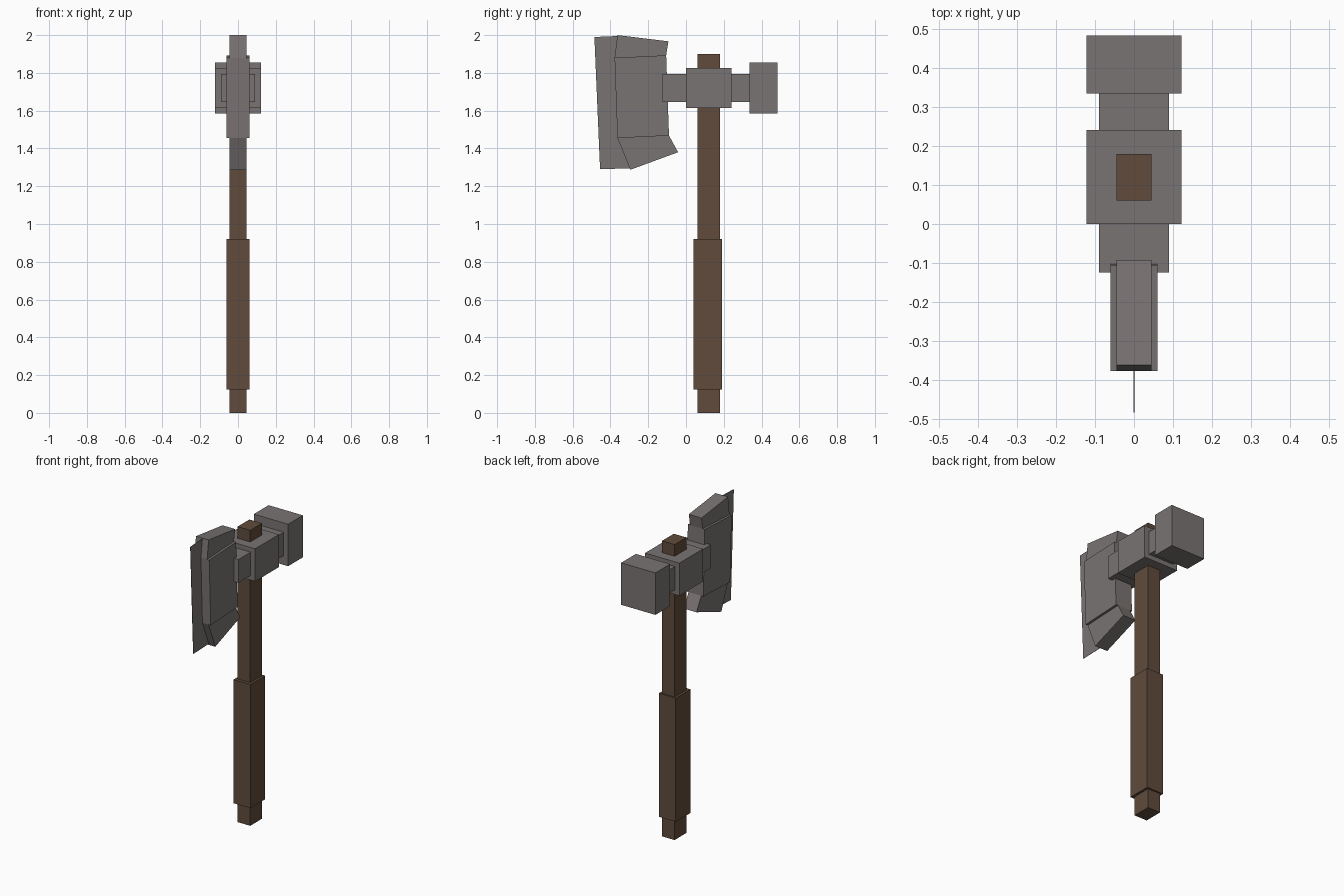
import bpy, bmesh

if "Cube" in bpy.data.objects:
    bpy.data.objects.remove(bpy.data.objects["Cube"])


def material(name, rgb):
    m = bpy.data.materials.new(name)
    m.diffuse_color = (*rgb, 1.0)
    m.use_nodes = True
    m.node_tree.nodes["Principled BSDF"].inputs["Base Color"].default_value = m.diffuse_color
    return m


steel = material("grey_steel", (0.195, 0.174, 0.172))
wood = material("brown_wood", (0.117, 0.070, 0.044))


def prism(name, outline, half_width, mat):
    """Extrude a (y, z) outline across x, centred on x = 0."""
    bm = bmesh.new()
    face = bm.faces.new([bm.verts.new((-half_width, y, z)) for y, z in outline])
    ext = bmesh.ops.extrude_face_region(bm, geom=[face])["geom"]
    moved = [v for v in ext if isinstance(v, bmesh.types.BMVert)]
    bmesh.ops.translate(bm, verts=moved, vec=(2 * half_width, 0, 0))
    bmesh.ops.recalc_face_normals(bm, faces=bm.faces)
    mesh = bpy.data.meshes.new(name)
    bm.to_mesh(mesh)
    bm.free()
    mesh.materials.append(mat)
    obj = bpy.data.objects.new(name, mesh)
    bpy.context.collection.objects.link(obj)
    return obj


def block(name, half_width, y0, y1, z0, z1, mat):
    return prism(name, [(y0, z0), (y1, z0), (y1, z1), (y0, z1)], half_width, mat)


# Handle and its thicker grip
block("handle", 0.045, 0.06, 0.18, 0.0, 1.90, wood)
block("grip", 0.06, 0.04, 0.19, 0.125, 0.92, wood)

# Head: cross bar, collar around the handle, hammer at the back
block("cross_bar", 0.09, -0.125, 0.335, 1.645, 1.795, steel)
block("collar", 0.122, 0.0, 0.242, 1.615, 1.825, steel)
block("hammer", 0.122, 0.335, 0.485, 1.585, 1.855, steel)

# Blade: thick middle with thinner slanted ends
front_top, back_top = (-0.378, 1.88), (-0.105, 1.893)
front_low, back_low = (-0.363, 1.455), (-0.09, 1.468)
prism("blade_middle", [front_low, back_low, back_top, front_top], 0.06, steel)
prism("blade_top", [front_top, back_top, (-0.093, 1.967), (-0.363, 2.0)], 0.045, steel)
prism("blade_bottom", [(-0.295, 1.287), (-0.042, 1.38), back_low, front_low], 0.045, steel)

# Paper-thin cutting edge
prism("cutting_edge", [(-0.455, 1.29), (-0.297, 1.295), front_low, front_top,
                       (-0.363, 1.995), (-0.485, 1.99)], 0.001, steel)
